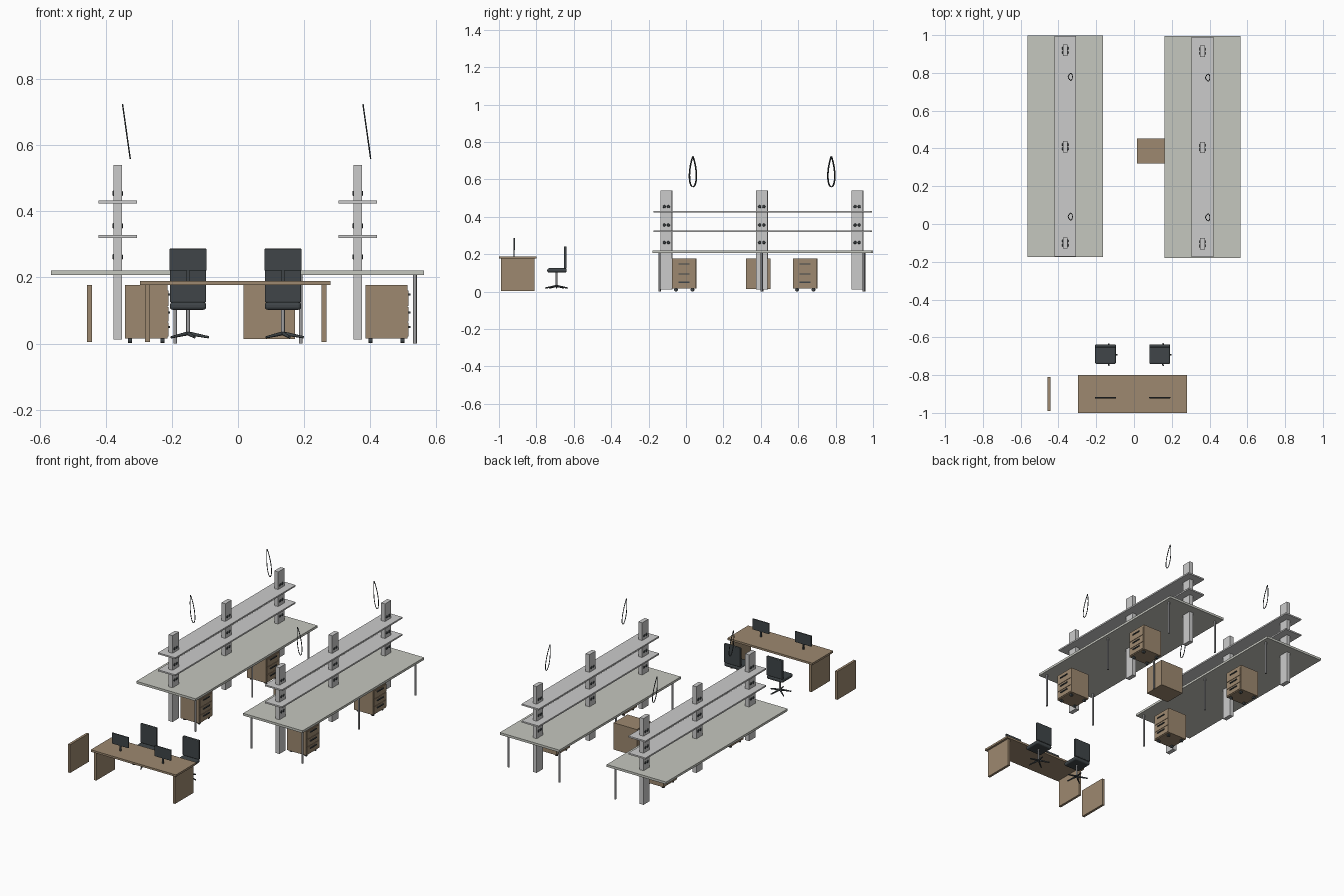
import bpy, bmesh, math
from mathutils import Matrix, Vector

if "Cube" in bpy.data.objects:
    bpy.data.objects.remove(bpy.data.objects["Cube"])


def material(name, rgb):
    m = bpy.data.materials.new(name)
    m.diffuse_color = (*rgb, 1)
    m.use_nodes = True
    m.node_tree.nodes["Principled BSDF"].inputs["Base Color"].default_value = m.diffuse_color
    return m


WOOD = material("wood", (0.34, 0.25, 0.16))
TOP = material("pale_top", (0.56, 0.57, 0.52))
DARK = material("dark", (0.05, 0.06, 0.065))
STEEL = material("steel", (0.35, 0.35, 0.36))


def finish(name, bm, mat=None):
    me = bpy.data.meshes.new(name)
    bm.to_mesh(me)
    bm.free()
    ob = bpy.data.objects.new(name, me)
    bpy.context.collection.objects.link(ob)
    if mat:
        me.materials.append(mat)
    return ob


def box(name, x, y, z, mat=None, bevel=0, segments=2):
    """Box from (min, max) ranges."""
    bm = bmesh.new()
    bmesh.ops.create_cube(bm, size=1)
    for v in bm.verts:
        v.co = Vector([(r[0] + r[1]) / 2 + c * (r[1] - r[0]) for r, c in zip((x, y, z), v.co)])
    ob = finish(name, bm, mat)
    if bevel:
        mod = ob.modifiers.new("bevel", "BEVEL")
        mod.width, mod.segments = bevel, segments
    return ob


def rod(name, a, b, r1, mat=None, r2=None, sides=16):
    """Cylinder or cone between two points."""
    a, b = Vector(a), Vector(b)
    d = b - a
    bm = bmesh.new()
    bmesh.ops.create_cone(bm, cap_ends=True, segments=sides, radius1=r1,
                          radius2=r1 if r2 is None else r2, depth=d.length)
    turn = Vector((0, 0, 1)).rotation_difference(d).to_matrix().to_4x4()
    bmesh.ops.transform(bm, verts=bm.verts, matrix=Matrix.Translation((a + b) / 2) @ turn)
    for f in bm.faces:
        f.smooth = len(f.verts) == 4
    for e in bm.edges:
        e.smooth = all(f.smooth for f in e.link_faces)
    return finish(name, bm, mat)


def pedestal(x0, y0):
    """Drawer unit on casters, drawers facing +x."""
    x1, y1 = x0 + 0.128, y0 + 0.128
    box("pedestal_body", (x0, x1), (y0, y1), (0.016, 0.177), WOOD)
    for za, zb, zh in ((0.022, 0.064, 0.05), (0.067, 0.110, 0.094), (0.113, 0.160, 0.148)):
        box("drawer_front", (x1, x1 + 0.003), (y0 + 0.004, y1 - 0.004), (za, zb), WOOD)
        box("drawer_handle", (x1 + 0.003, x1 + 0.008), (y0 + 0.034, y1 - 0.034),
            (zh - 0.003, zh + 0.003), DARK)
    for cx in (x0 + 0.015, x1 - 0.015):
        for cy in (y0 + 0.02, y1 - 0.02):
            rod("caster", (cx - 0.006, cy, 0.0095), (cx + 0.006, cy, 0.0095), 0.0085, DARK)


def cable_loop(x, y):
    """Tilted teardrop loop hanging above the shelves."""
    cu = bpy.data.curves.new("hanging_loop", "CURVE")
    cu.dimensions = "3D"
    cu.bevel_depth, cu.bevel_resolution = 0.0022, 1
    sp = cu.splines.new("POLY")
    n = 32
    sp.points.add(n - 1)
    for i, p in enumerate(sp.points):
        t = 2 * math.pi * i / n
        h = (1 + math.cos(t)) / 2
        w = 0.0185 * math.sin(t) * abs(math.sin(t / 2)) ** 0.8 * 1.25
        p.co = (x + 0.012 - 0.023 * h, y + w, 0.56 + 0.163 * h, 1)
    sp.use_cyclic_u = True
    cu.materials.append(DARK)
    bpy.context.collection.objects.link(bpy.data.objects.new("hanging_loop", cu))


def workbench(cx, dy, leg_xs, pedestal_x, loop_x):
    """Long bench with a two-shelf spine."""
    box("bench_top", (cx - 0.201, cx + 0.201), (-0.18 + dy, 0.995 + dy), (0.207, 0.221), TOP)
    for z in (0.319, 0.423):
        box("shelf", (cx - 0.058, cx + 0.058), (-0.175 + dy, 0.99 + dy), (z, z + 0.009))
    for py in (-0.105, 0.405, 0.915):
        y = py + dy
        box("shelf_post", (cx - 0.013, cx + 0.013), (y - 0.03, y + 0.03), (0.012, 0.54))
        # outlet pairs on both faces
        for z in (0.262, 0.356, 0.454):
            for s in (-1, 1):
                for o in (-0.011, 0.011):
                    rod("outlet", (cx + s * 0.012, y + o, z), (cx + s * 0.016, y + o, z),
                        0.009, DARK, 0.006)
    for lx in leg_xs:
        for ly in (-0.142, 0.405, 0.95):
            rod("bench_leg", (lx, ly + dy, 0), (lx, ly + dy, 0.207), 0.0055, STEEL)
    for y in (-0.075, 0.572):
        pedestal(pedestal_x, y + dy)
    for y in (0.035, 0.775):
        cable_loop(loop_x, y + dy)


workbench(-0.364, 0.004, (-0.19,), -0.341, -0.338)
workbench(0.362, 0, (0.19, 0.535), 0.385, 0.389)

# plain cabinet between the benches
box("cabinet", (0.016, 0.172), (0.32, 0.453), (0.014, 0.178), WOOD)

# front desk with a loose side panel
box("desk_top", (-0.296, 0.28), (-1.0, -0.8), (0.177, 0.189), WOOD)
for x in (-0.457, -0.281, 0.252):
    box("desk_side_panel", (x, x + 0.015), (-0.99, -0.81), (0.004, 0.177), WOOD)


def monitor(x):
    box("monitor_screen", (x - 0.056, x + 0.056), (-0.923, -0.915), (0.221, 0.287), DARK, 0.002)
    box("monitor_stand", (x - 0.004, x + 0.004), (-0.922, -0.916), (0.188, 0.224), DARK)


def chair(x):
    box("chair_seat", (x - 0.055, x + 0.055), (-0.742, -0.638), (0.102, 0.125), DARK, 0.009, 3)
    box("chair_back", (x - 0.055, x + 0.055), (-0.653, -0.638), (0.124, 0.241), DARK, 0.004, 3)
    rod("chair_stem", (x, -0.692, 0.025), (x, -0.692, 0.105), 0.0055, STEEL)
    for i in range(5):
        a = 2 * math.pi * i / 5
        rod("chair_foot", (x, -0.692, 0.031),
            (x + 0.063 * math.cos(a), -0.692 + 0.063 * math.sin(a), 0.019), 0.006, DARK, 0.0035, 8)


for x in (-0.151, 0.136):
    monitor(x)
    chair(x)
